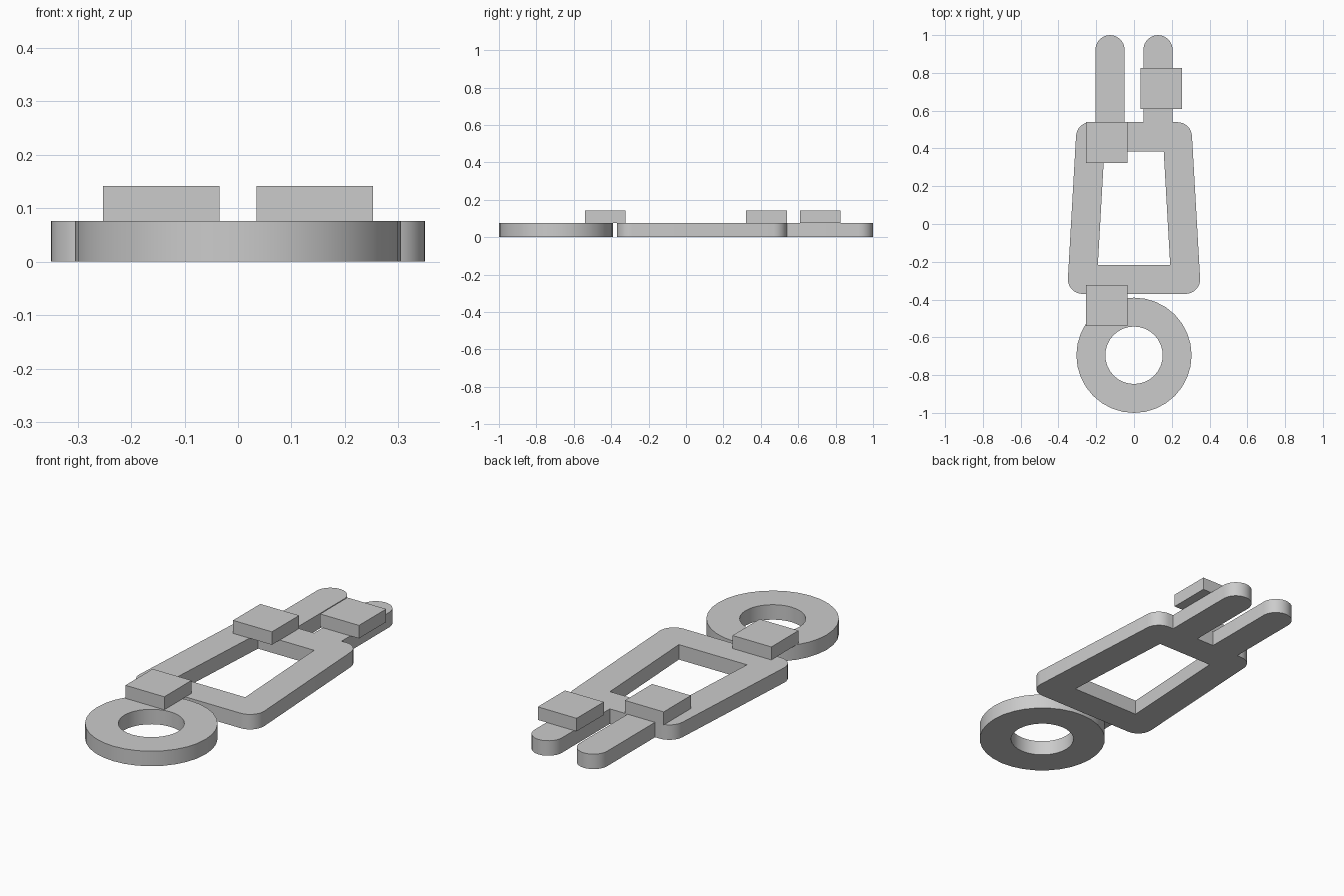
import bpy, bmesh
from math import sin, cos, pi, atan2
from mathutils import Vector

cube = bpy.data.objects.get("Cube")
if cube:
    bpy.data.objects.remove(cube, do_unlink=True)

THICK = 0.076     # height of the flat parts
STROKE = 0.077    # half width of every bar
PAD = 0.218       # side of the square pads
PAD_TOP = 0.142

grey = bpy.data.materials.new("plain grey")
grey.use_nodes = True
colour = (0.6, 0.6, 0.6, 1)
grey.diffuse_color = colour
grey.node_tree.nodes["Principled BSDF"].inputs["Base Color"].default_value = colour


def arc(cx, cy, r, start, end, steps):
    return [(cx + r * cos(start + (end - start) * i / steps),
             cy + r * sin(start + (end - start) * i / steps)) for i in range(steps + 1)]


def plate(name, loops, z0, z1):
    """Extrude closed outlines; inner loops become holes."""
    curve = bpy.data.curves.new(name, 'CURVE')
    curve.dimensions = '2D'
    curve.fill_mode = 'BOTH'
    curve.extrude = (z1 - z0) / 2
    for loop in loops:
        spline = curve.splines.new('POLY')
        spline.points.add(len(loop) - 1)
        for point, (x, y) in zip(spline.points, loop):
            point.co = (x, y, 0, 1)
        spline.use_cyclic_u = True
    source = bpy.data.objects.new(name + " outline", curve)
    bpy.context.collection.objects.link(source)
    bpy.context.view_layer.update()
    graph = bpy.context.evaluated_depsgraph_get()
    mesh = bpy.data.meshes.new_from_object(source.evaluated_get(graph))
    bpy.data.objects.remove(source, do_unlink=True)

    bm = bmesh.new()
    bm.from_mesh(mesh)
    bmesh.ops.remove_doubles(bm, verts=bm.verts, dist=0.0001)
    bmesh.ops.translate(bm, verts=bm.verts, vec=(0, 0, (z0 + z1) / 2))
    bmesh.ops.recalc_face_normals(bm, faces=bm.faces)
    bm.to_mesh(mesh)
    bm.free()
    mesh.name = name
    mesh.materials.clear()
    mesh.materials.append(grey)
    obj = bpy.data.objects.new(name, mesh)
    bpy.context.collection.objects.link(obj)
    bpy.ops.object.select_all(action='DESELECT')
    obj.select_set(True)
    bpy.context.view_layer.objects.active = obj
    bpy.ops.object.shade_smooth_by_angle(angle=0.6)
    return obj


# Head ring
ring_y = -0.695
plate("head_ring", [arc(0, ring_y, r, 0, 2 * pi * 31 / 32, 31) for r in (0.305, 0.152)], 0, THICK)

# Tapered body frame with rounded outer corners and a sharp opening
low, high = Vector((0.273, -0.293)), Vector((0.23, 0.462))
side = high - low
tilt = atan2(-side.x, side.y)
right = (arc(*low, STROKE, -pi / 2, tilt, 8) + arc(*high, STROKE, tilt, pi / 2, 8))
outer = right + [(-x, y) for x, y in reversed(right)]
y_low, y_high = low.y + STROKE, high.y - STROKE


def inner_x(y):
    return low.x + side.x * (y - low.y) / side.y - STROKE / cos(tilt)


inner = [(inner_x(y_low), y_low), (inner_x(y_high), y_high),
         (-inner_x(y_high), y_high), (-inner_x(y_low), y_low)]
plate("body_frame", [outer, inner], 0, THICK)

# Two legs with round feet
for name, sign in (("left_leg", 1), ("right_leg", -1)):
    x = sign * 0.127
    foot = arc(x, 1 - STROKE, STROKE, 0, pi, 14)
    plate(name, [[(x - STROKE, high.y), (x + STROKE, high.y)] + foot], 0, THICK)

# Square pads resting on top
pads = {"head_pad": (-0.144, -0.432), "hip_pad": (-0.144, 0.431), "leg_pad": (0.144, 0.718)}
for name, (x, y) in pads.items():
    h = PAD / 2
    square = [(x - h, y - h), (x + h, y - h), (x + h, y + h), (x - h, y + h)]
    plate(name, [square], THICK, PAD_TOP)
